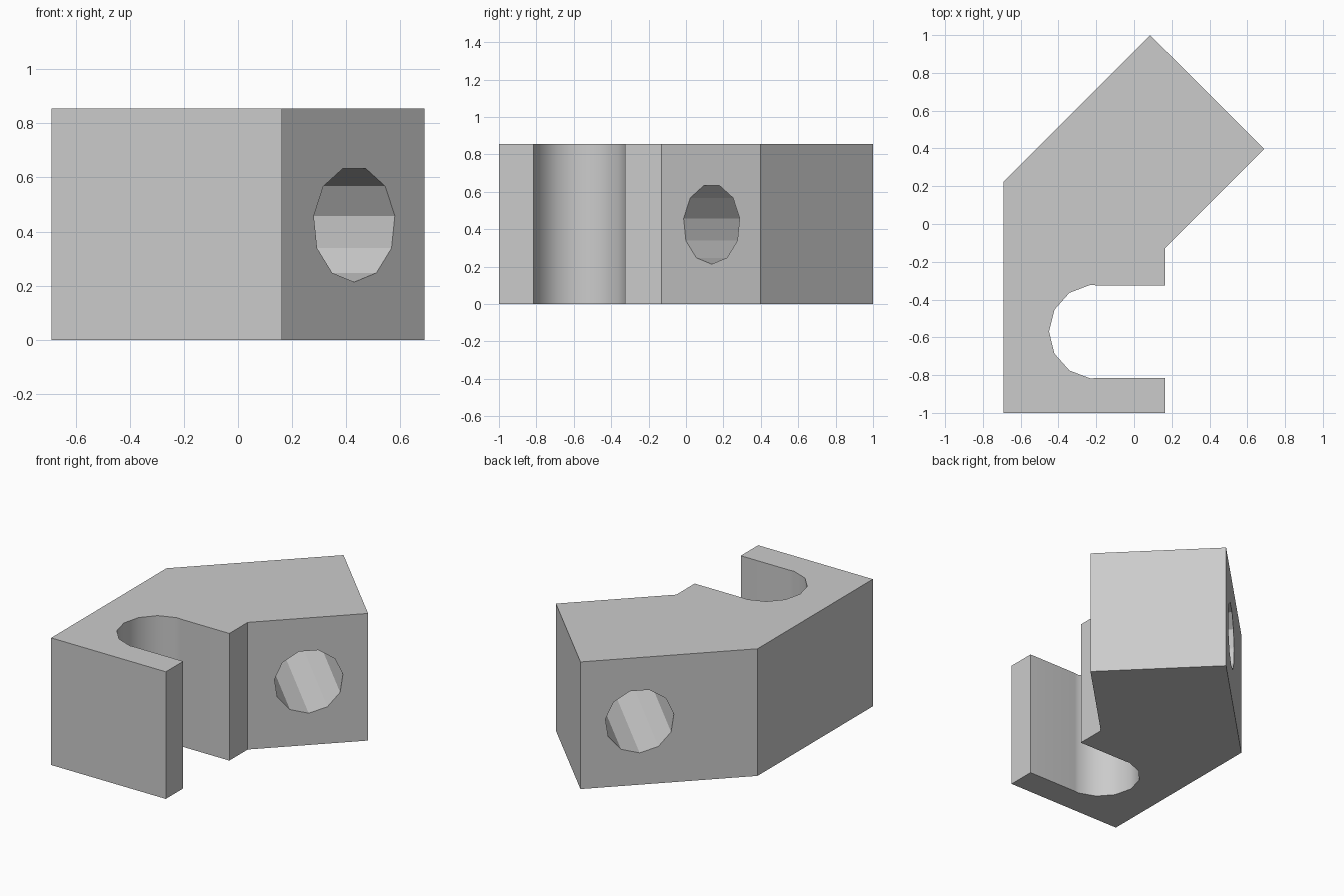
import bpy, bmesh, math
from mathutils import Vector

HEIGHT = 0.855

cube = bpy.data.objects.get("Cube")
if cube:
    bpy.data.objects.remove(cube, do_unlink=True)

# Single grey material
grey = bpy.data.materials.new("plain grey")
grey.use_nodes = True
colour = (0.6, 0.6, 0.6, 1.0)
grey.diffuse_color = colour
grey.node_tree.nodes["Principled BSDF"].inputs["Base Color"].default_value = colour

# Round end of the slot: part of a 13-sided circle
centre, radius, half_slot = Vector((-0.2, -0.57)), 0.25, 0.245
arc = []
for i in range(-3, 4):
    a = math.pi - i * math.tau / 13
    arc.append((centre.x + radius * math.cos(a), centre.y + radius * math.sin(a)))

# Plan outline: slotted jaw, then the arm turned by 45 degrees
low, high = centre.y - half_slot, centre.y + half_slot
outline = [(-0.69, -1), (0.163, -1), (0.163, low), (-0.2, low)]
outline += arc
outline += [(-0.2, high), (0.163, high), (0.163, -0.13),
            (0.69, 0.397), (0.085, 1), (-0.69, 0.225)]

bm = bmesh.new()
base = bm.faces.new([bm.verts.new((x, y, 0)) for x, y in outline])
top = bmesh.ops.extrude_face_region(bm, geom=[base])["geom"]
bmesh.ops.translate(bm, vec=(0, 0, HEIGHT),
                    verts=[v for v in top if isinstance(v, bmesh.types.BMVert)])
bmesh.ops.recalc_face_normals(bm, faces=bm.faces)
mesh = bpy.data.meshes.new("bracket_body")
bm.to_mesh(mesh)
bm.free()
mesh.materials.append(grey)
body = bpy.data.objects.new("bracket_body", mesh)
bpy.context.collection.objects.link(body)

# Cross bore: 11-sided, one corner pointing straight down
axis = Vector((1, -1, 0)).normalized()
side = Vector((1, 1, 0)).normalized()
middle = Vector((0.43, 0.137, HEIGHT / 2))
bm = bmesh.new()
ring = []
for i in range(11):
    a = i * math.tau / 11
    offset = side * math.sin(a) - Vector((0, 0, 1)) * math.cos(a)
    ring.append(bm.verts.new(middle + axis * 0.5 + offset * 0.214))
cap = bm.faces.new(ring)
far = bmesh.ops.extrude_face_region(bm, geom=[cap])["geom"]
bmesh.ops.translate(bm, vec=axis * -2,
                    verts=[v for v in far if isinstance(v, bmesh.types.BMVert)])
bmesh.ops.recalc_face_normals(bm, faces=bm.faces)
bore_mesh = bpy.data.meshes.new("bore_cutter")
bm.to_mesh(bore_mesh)
bm.free()
bore_mesh.materials.append(grey)
bore = bpy.data.objects.new("bore_cutter", bore_mesh)
bpy.context.collection.objects.link(bore)
bore.hide_render = True

# Cut the bore, then drop the cutter
cut = body.modifiers.new("bore", "BOOLEAN")
cut.operation = "DIFFERENCE"
cut.solver = "EXACT"
cut.object = bore
bpy.ops.object.select_all(action="DESELECT")
body.select_set(True)
bpy.context.view_layer.objects.active = body
bpy.ops.object.modifier_apply(modifier=cut.name)
bpy.data.objects.remove(bore, do_unlink=True)

# Smooth slot wall, crisp edges elsewhere
bpy.ops.object.shade_smooth_by_angle(angle=math.radians(30))
